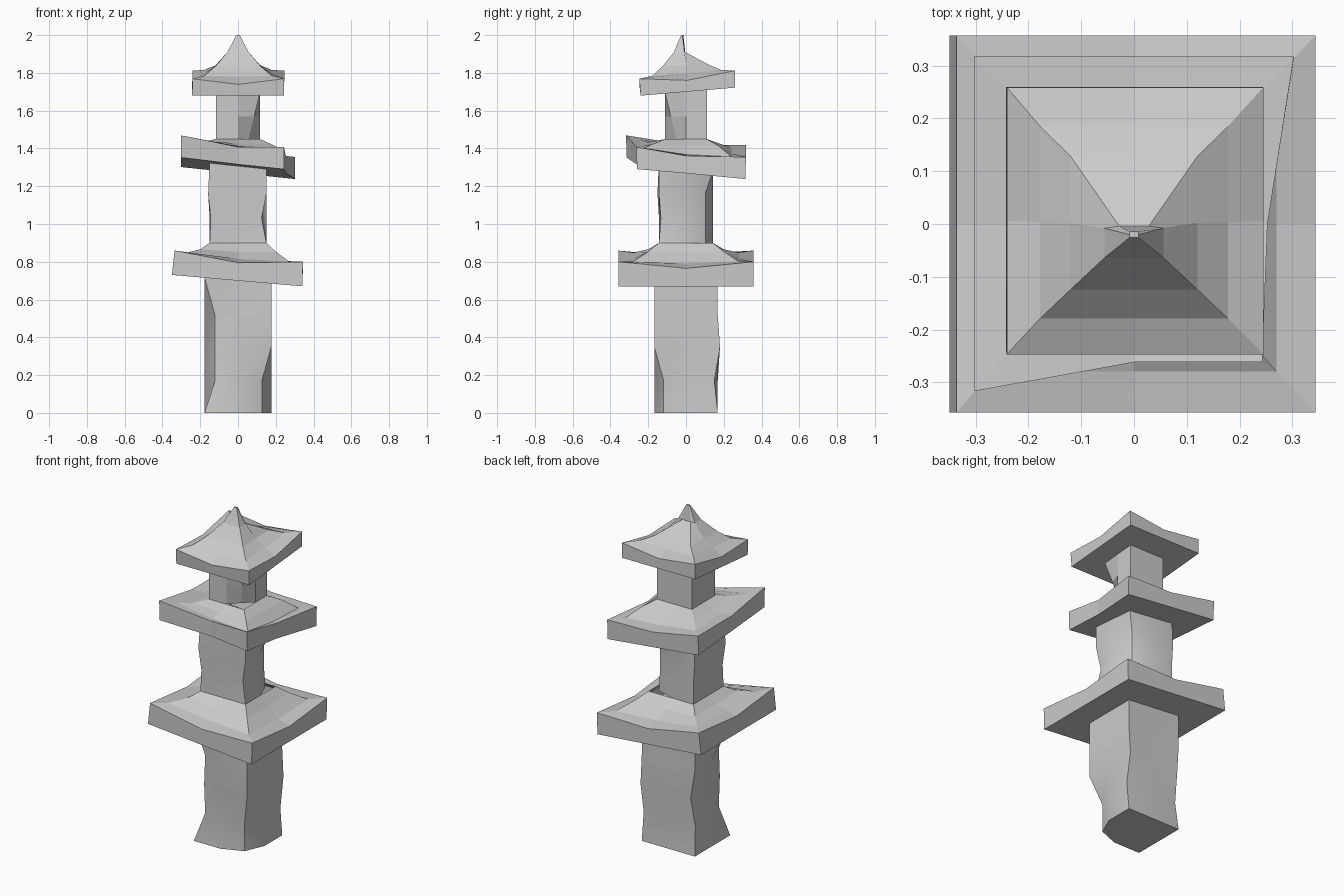
import bpy, math

if "Cube" in bpy.data.objects:
    bpy.data.objects.remove(bpy.data.objects["Cube"])

# ring point order: front-left, front, front-right, right, back-right, back, back-left, left
DIRS = [(-1, -1), (0, -1), (1, -1), (1, 0), (1, 1), (0, 1), (-1, 1), (-1, 0)]


def ring(rx, ry, z, sag=0.0, tilt=(0, 0), centre=(0, 0), moves=None):
    """Square ring of corners and side middles; moves shifts single points."""
    pts = []
    for i, (dx, dy) in enumerate(DIRS):
        x, y = centre[0] + rx * dx, centre[1] + ry * dy
        mx, my, mz = (moves or {}).get(i, (0, 0, 0))
        x, y = x + mx, y + my
        pts.append((x, y, z + mz + tilt[0] * x + tilt[1] * y - (sag if i % 2 else 0)))
    return pts


def loft(name, rings, cap_bottom=False, cap_top=False, smooth=False):
    verts = [p for r in rings for p in r]
    faces = []
    for k in range(len(rings) - 1):
        for i in range(8):
            j = (i + 1) % 8
            faces.append((k * 8 + i, k * 8 + j, k * 8 + 8 + j, k * 8 + 8 + i))
    if cap_bottom:
        faces.append(tuple(range(7, -1, -1)))
    if cap_top:
        faces.append(tuple(range(len(verts) - 8, len(verts))))
    mesh = bpy.data.meshes.new(name)
    mesh.from_pydata(verts, [], faces)
    ob = bpy.data.objects.new(name, mesh)
    bpy.context.collection.objects.link(ob)
    if smooth:
        bpy.ops.object.select_all(action='DESELECT')
        ob.select_set(True)
        bpy.context.view_layer.objects.active = ob
        bpy.ops.object.shade_smooth_by_angle(angle=math.radians(30))
    return ob


T1, T2, T3 = (-0.087, 0), (-0.105, -0.08), (0, 0.085)

# lower tower, weathered corners
loft("lower_tower", [
    ring(.177, .168, 0, moves={2: (-.05, .05, 0)}),
    ring(.177, .168, .17, moves={0: (.055, .03, 0), 2: (-.05, .05, 0), 4: (0, -.018, 0), 6: (.01, -.018, 0)}),
    ring(.177, .168, .35, moves={0: (.055, .02, 0), 4: (0, .012, 0), 6: (.02, .012, 0)}),
    ring(.177, .168, .52, moves={0: (.055, .03, 0)}),
    ring(.177, .168, .70, tilt=T1),
], cap_bottom=True, smooth=True)

# lower roof, leaning to the right
loft("lower_roof", [
    ring(.177, .168, .70, tilt=T1),
    ring(.345, .357, .70, tilt=T1, centre=(-.005, 0)),
    ring(.34, .357, .83, .035, T1, (.004, 0)),
    ring(.27, .28, .825, .01, T1),
    ring(.2, .2, .86, .008, (-.03, 0)),
    ring(.15, .143, .9),
])

# middle tower, dented at the back right
loft("middle_tower", [
    ring(.15, .143, .9, moves={4: (-.04, -.04, 0)}),
    ring(.15, .143, 1.03, moves={2: (-.025, .01, 0), 4: (-.05, -.04, 0), 0: (.006, 0, 0)}),
    ring(.15, .143, 1.16, moves={0: (-.008, -.008, 0), 4: (-.05, -.04, 0), 6: (-.008, 0, 0)}),
    ring(.15, .143, 1.31, tilt=T2),
], smooth=True)

# middle roof, leaning to the back right with a broken front right corner
broken = {1: (0, .055, 0), 2: (-.06, .055, .0), 3: (-.05, 0, 0)}
loft("middle_roof", [
    ring(.15, .143, 1.295, tilt=T2),
    ring(.303, .315, 1.295, tilt=T2, moves=broken),
    ring(.303, .317, 1.412, .025, T2, moves=broken),
    ring(.235, .24, 1.4, .008, T2),
    ring(.175, .175, 1.425, .004, (-.04, -.03)),
    ring(.116, .11, 1.45),
])

# upper tower with a chipped lower corner
loft("upper_tower", [
    ring(.116, .11, 1.45, moves={2: (-.06, .06, 0)}),
    ring(.116, .11, 1.57, moves={2: (-.03, .03, 0)}),
    ring(.116, .11, 1.70, tilt=T3),
])

# upper roof with peak, its back collapsed into a fan
loft("upper_roof", [
    ring(.116, .11, 1.70, tilt=T3),
    ring(.243, .25, 1.70, tilt=T3, centre=(0, .01)),
    ring(.243, .253, 1.79, .03, T3, (.002, .006)),
    ring(.178, .182, 1.80, .004, T3, (0, .003)),
    ring(.12, .126, 1.837, 0, (0, .02), (0, .002)),
    ring(.056, .056, 1.91, centre=(0, -.008), moves={4: (-.028, -.052, 0), 5: (0, -.052, 0), 6: (.028, -.052, 0)}),
    ring(.009, .006, 2.0, centre=(0, -.02)),
], cap_top=True)
